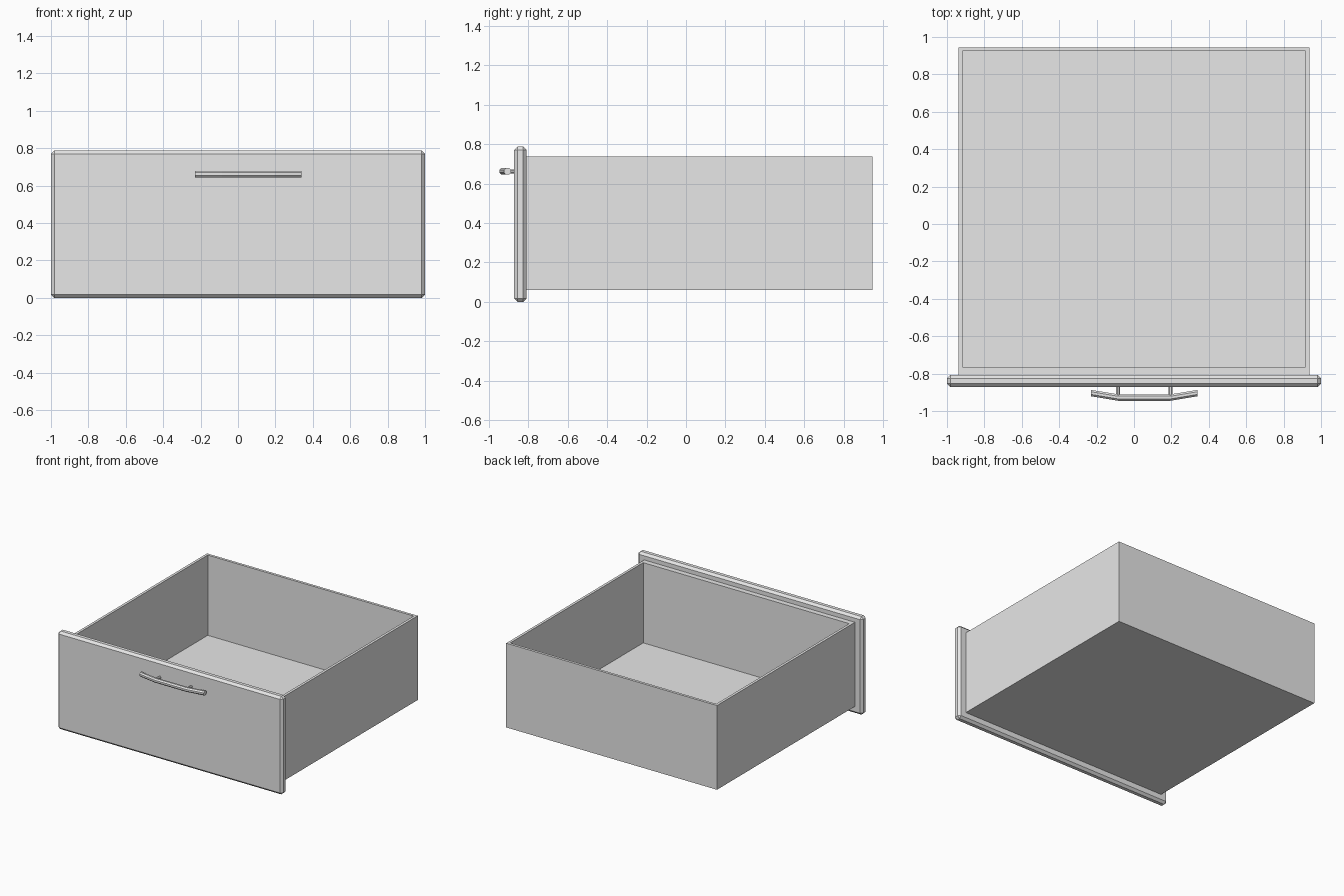
import bpy, bmesh, math
from mathutils import Matrix, Vector

old = bpy.data.objects.get("Cube")
if old:
    bpy.data.objects.remove(old, do_unlink=True)

grey = bpy.data.materials.new("plain_grey")
grey.use_nodes = True
GREY = (0.8, 0.8, 0.8, 1)
grey.diffuse_color = GREY
grey.node_tree.nodes["Principled BSDF"].inputs["Base Color"].default_value = GREY


def add_object(name, bm):
    bmesh.ops.recalc_face_normals(bm, faces=bm.faces)
    mesh = bpy.data.meshes.new(name)
    bm.to_mesh(mesh)
    bm.free()
    mesh.materials.append(grey)
    obj = bpy.data.objects.new(name, mesh)
    bpy.context.scene.collection.objects.link(obj)
    return obj


def block(low, high):
    bm = bmesh.new()
    low, high = Vector(low), Vector(high)
    size = high - low
    bmesh.ops.create_cube(bm, size=1, matrix=Matrix.Translation((low + high) / 2)
                          @ Matrix.Diagonal((*size, 1)))
    return bm


def rod(name, path, across, radius, sides=8):
    """Sweep a polygon section along a path; 'across' maps (point, u, v) to a vertex."""
    bm = bmesh.new()
    rings = []
    for p in path:
        angles = [math.tau * (i + 0.5) / sides for i in range(sides)]
        rings.append([bm.verts.new(across(p, radius * math.cos(a), radius * math.sin(a)))
                      for a in angles])
    for a, b in zip(rings, rings[1:]):
        for i in range(sides):
            j = (i + 1) % sides
            bm.faces.new((a[i], a[j], b[j], b[i]))
    bm.faces.new(rings[0])
    bm.faces.new(rings[-1])
    return add_object(name, bm)


# Open tray: inset the top face, then sink it to the floor
bm = block((-0.937, -0.807, 0.06), (0.937, 0.945, 0.737))
bm.faces.ensure_lookup_table()
top = max(bm.faces, key=lambda f: f.calc_center_median().z)
bmesh.ops.inset_region(bm, faces=[top], thickness=0.03)
for v in top.verts:
    if v.co.y < 0:
        v.co.y = -0.765
sunk = bmesh.ops.extrude_discrete_faces(bm, faces=[top])["faces"][0]
for v in sunk.verts:
    v.co.z = 0.092
add_object("drawer_box", bm)

# Front panel with chamfered edges
bm = block((-1, -0.871, 0), (1, -0.807, 0.788))
bmesh.ops.bevel(bm, geom=bm.edges[:], offset=0.018, segments=1, affect='EDGES')
add_object("front_panel", bm)

# Bent pull bar, slightly off centre
HANDLE_X, HANDLE_Z = 0.055, 0.662
bar = [(-0.285, -0.904), (-0.14, -0.928), (0.14, -0.928), (0.285, -0.904)]
rod("handle_bar", bar,
    lambda p, u, v: (HANDLE_X + p[0], p[1] + u, HANDLE_Z + v), 0.0185)

# Two posts joining the bar to the panel
for name, side in (("right_handle_post", -1), ("left_handle_post", 1)):
    rod(name, (-0.925, -0.87),
        lambda y, u, v: (HANDLE_X + side * 0.14 + u, y, HANDLE_Z + v), 0.011)
